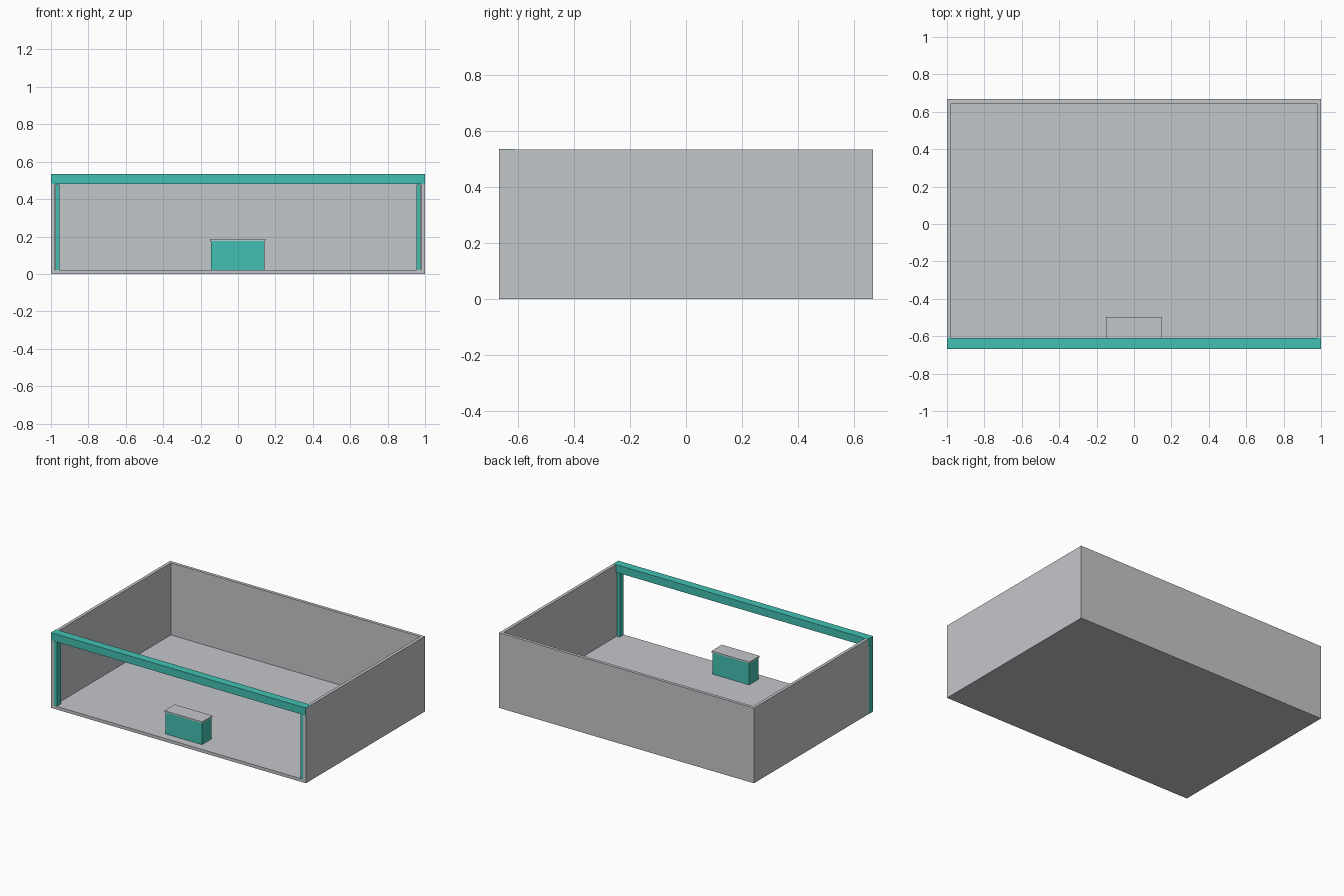
import bpy

if "Cube" in bpy.data.objects:
    bpy.data.objects.remove(bpy.data.objects["Cube"])


def material(name, rgb):
    m = bpy.data.materials.new(name)
    m.diffuse_color = (*rgb, 1)
    m.use_nodes = True
    m.node_tree.nodes["Principled BSDF"].inputs["Base Color"].default_value = m.diffuse_color
    return m


GREY = material("light_grey", (0.55, 0.57, 0.59))
TEAL = material("teal", (0.055, 0.53, 0.45))


def box(name, x, y, z, mat):
    """Axis-aligned box from (min, max) ranges."""
    bpy.ops.mesh.primitive_cube_add(size=1, location=[sum(r) / 2 for r in (x, y, z)])
    ob = bpy.context.object
    ob.name = name
    ob.scale = [r[1] - r[0] for r in (x, y, z)]
    bpy.ops.object.transform_apply(location=False, rotation=False, scale=True)
    ob.data.materials.append(mat)
    return ob


W, D, H, T = 1.0, 0.667, 0.533, 0.022   # half width, half depth, height, wall thickness
E = 0.001                               # paint plate thickness
BEAM = 0.055                            # beam depth and height

# Floor and three walls
box("floor", (-W, W), (-D, D), (0, T), GREY)
box("back_wall", (-W + T, W - T), (D - T, D), (T, H), GREY)
box("left_wall", (-W, -W + T), (-D, D), (T, H), GREY)
box("right_wall", (W - T, W), (-D, D), (T, H), GREY)

# Front frame: posts inside the walls and a beam over the opening
box("left_post", (-0.976, -0.955), (-D + E, -D + 0.045), (T, H - BEAM), TEAL)
box("right_post", (0.955, 0.976), (-D + E, -D + 0.045), (T, H - BEAM), TEAL)
box("front_beam", (-W - E, W - E), (-D - E, -D + BEAM + 0.002), (H - BEAM + 0.002, H + E), TEAL)
box("left_post_outer_face", (-W - E, -W), (-D, -D + 0.045), (0, H - BEAM), TEAL)

# Counter with a thin overhanging top
box("counter_body", (-0.144, 0.143), (-0.608, -0.502), (0.01, 0.177), TEAL)
box("counter_top", (-0.149, 0.148), (-0.613, -0.497), (0.177, 0.187), GREY)
